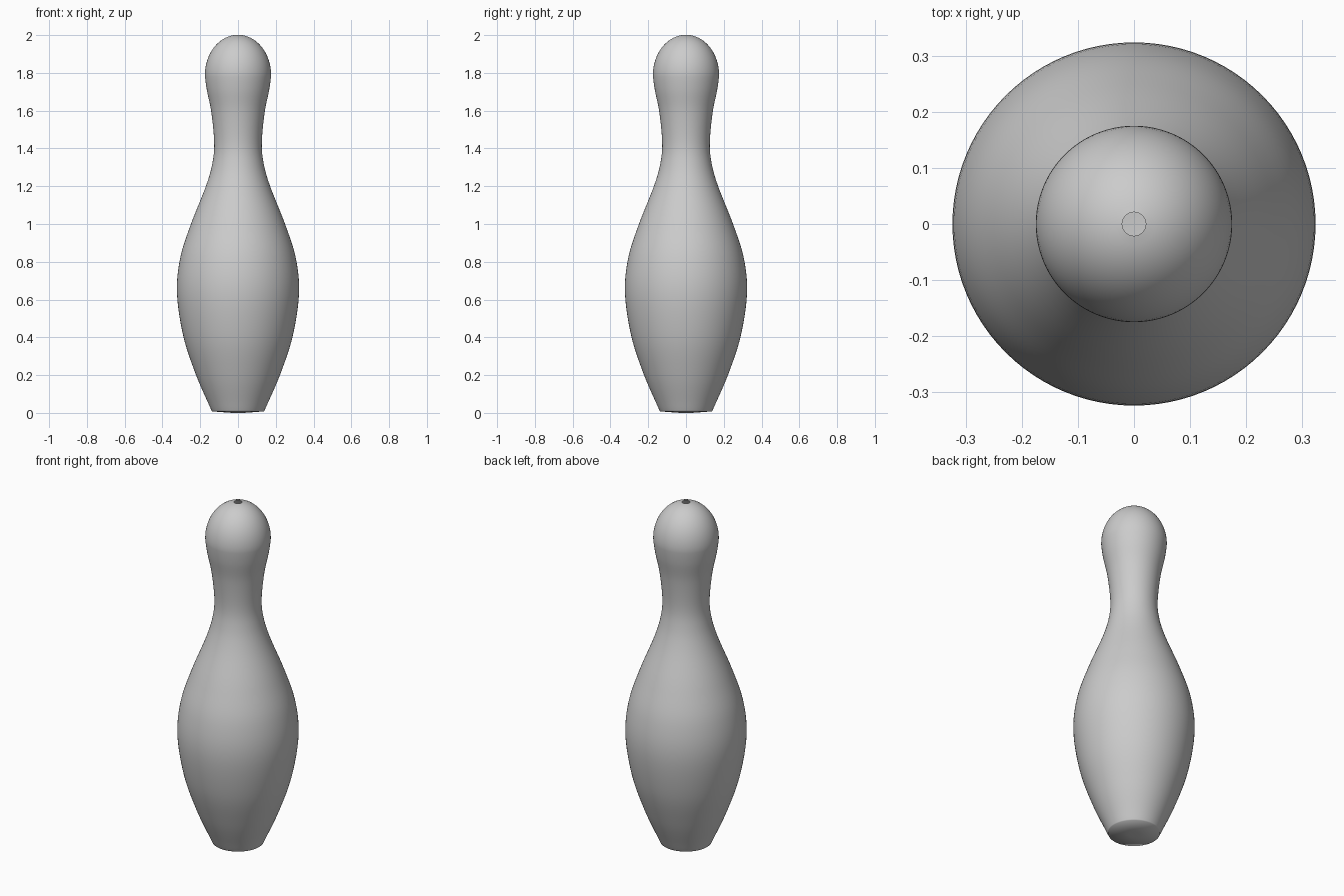
import bpy, bmesh, math
from mathutils import Vector

if "Cube" in bpy.data.objects:
    bpy.data.objects.remove(bpy.data.objects["Cube"])

# Side profile of the pin (radius, height)
KEYS = [(0.138, 0.008), (0.157, 0.05), (0.222, 0.20), (0.288, 0.40), (0.323, 0.63),
        (0.306, 0.82), (0.249, 1.0), (0.170, 1.2), (0.136, 1.32), (0.126, 1.43),
        (0.141, 1.59), (0.165, 1.71)]
# Rounded head: quarter ellipse up to the small opening
HEAD_R, HEAD_Z, HEAD_H = 0.175, 1.79, 0.2115
END = math.acos(0.021 / HEAD_R)
head = [(HEAD_R * math.cos(END * i / 16), HEAD_Z + HEAD_H * math.sin(END * i / 16))
        for i in range(17)]


def smooth_curve(points, steps):
    """Catmull-Rom curve through the points, without the last one."""
    p = [Vector(q) for q in points]
    p = [2 * p[0] - p[1]] + p
    out = []
    for i in range(1, len(p) - 2):
        a, b, c, d = p[i - 1:i + 3]
        for s in range(steps):
            t = s / steps
            v = 0.5 * (2 * b + (c - a) * t + (2 * a - 5 * b + 4 * c - d) * t * t
                       + (3 * b - a - 3 * c + d) * t ** 3)
            out.append((v.x, v.y))
    return out


# The last guide point only steers the tangent into the head
body = smooth_curve(KEYS + [head[0], (0.173, 1.84)], 6)
profile = [(0.03, 0.0)] + body + head

# Lathe the profile, close the base
SIDES = 96
bm = bmesh.new()
rings = [[bm.verts.new((r * math.cos(2 * math.pi * k / SIDES),
                        r * math.sin(2 * math.pi * k / SIDES), z))
          for k in range(SIDES)] for r, z in profile]
for lo, hi in zip(rings, rings[1:]):
    for k in range(SIDES):
        n = (k + 1) % SIDES
        bm.faces.new((lo[k], lo[n], hi[n], hi[k]))
bm.faces.new(list(reversed(rings[0])))
for f in bm.faces:
    f.smooth = True

mesh = bpy.data.meshes.new("bowling_pin")
bm.to_mesh(mesh)
bm.free()
pin = bpy.data.objects.new("bowling_pin", mesh)
bpy.context.collection.objects.link(pin)
